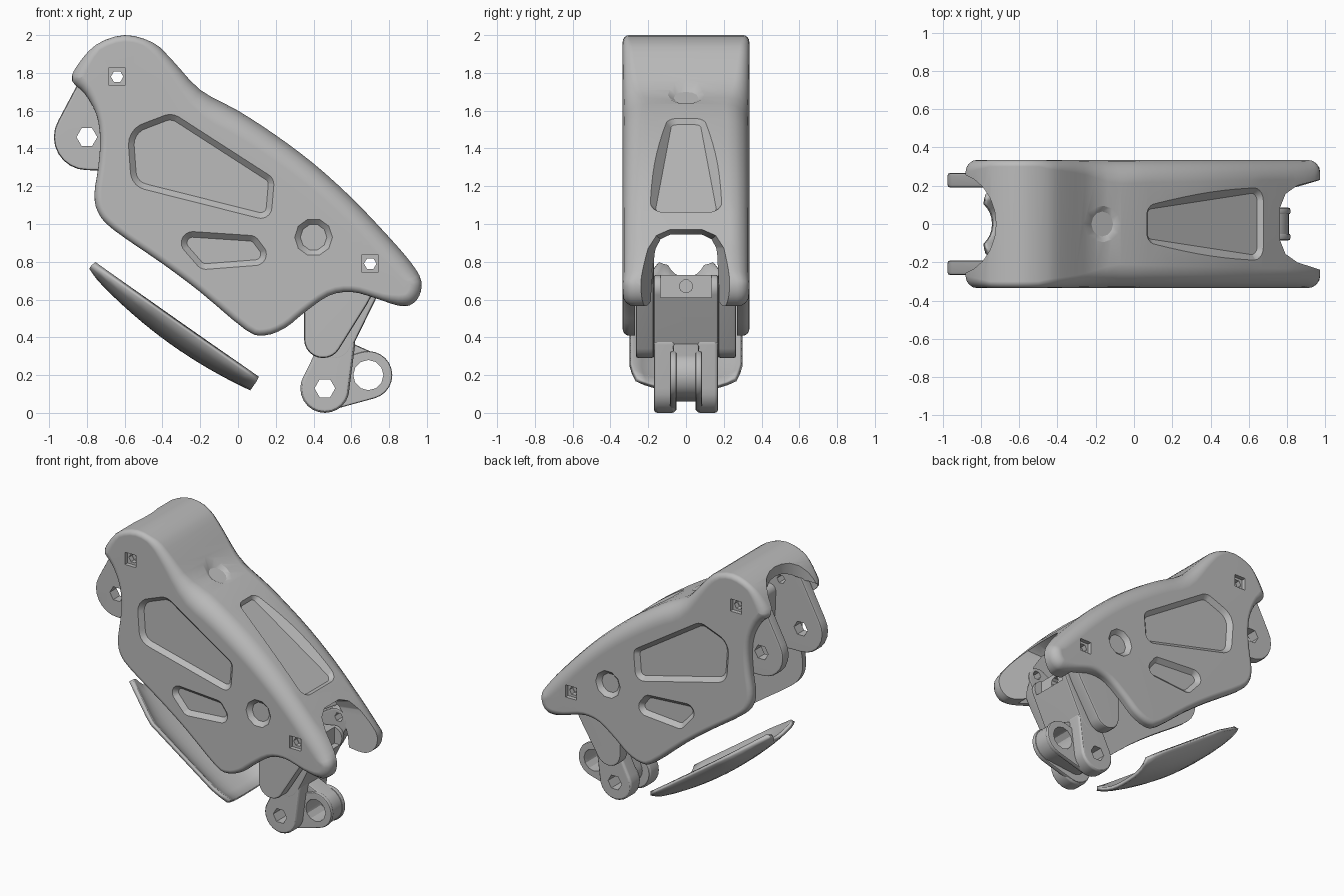
import bpy, bmesh, math
from mathutils import Vector, geometry

cube = bpy.data.objects.get("Cube")
if cube:
    bpy.data.objects.remove(cube)

grey = bpy.data.materials.new("plain grey")
grey.use_nodes = True
grey.diffuse_color = (0.5, 0.5, 0.5, 1)
grey.node_tree.nodes["Principled BSDF"].inputs["Base Color"].default_value = grey.diffuse_color

X, Y, Z = Vector((1, 0, 0)), Vector((0, 1, 0)), Vector((0, 0, 1))
parts = []


def make_object(name, bm):
    bmesh.ops.recalc_face_normals(bm, faces=bm.faces)
    mesh = bpy.data.meshes.new(name)
    bm.to_mesh(mesh)
    bm.free()
    mesh.materials.append(grey)
    obj = bpy.data.objects.new(name, mesh)
    bpy.context.collection.objects.link(obj)
    return obj


def loft(name, rings):
    """Closed solid through matching rings of points, capped at both ends."""
    bm = bmesh.new()
    loops = [[bm.verts.new(p) for p in ring] for ring in rings]
    count = len(loops[0])
    for a, b in zip(loops, loops[1:]):
        for i in range(count):
            j = (i + 1) % count
            bm.faces.new((a[i], a[j], b[j], b[i]))
    bm.faces.new(loops[0])
    bm.faces.new(loops[-1])
    return make_object(name, bm)


def smooth(points, steps=3):
    """Closed rounded curve through the points."""
    pts = [Vector(p) for p in points]
    n, out = len(pts), []
    for i in range(n):
        a, b, c, d = (pts[(i + k) % n] for k in (-1, 0, 1, 2))
        for s in range(steps):
            t = s / steps
            out.append(b + (c - a) * t / 2 + (2 * a - 5 * b + 4 * c - d) * t * t / 2
                       + (3 * b - a - 3 * c + d) * t ** 3 / 2)
    return out


def circle(x, z, r, n=24):
    return [Vector((x + r * math.cos(math.tau * i / n), z + r * math.sin(math.tau * i / n)))
            for i in range(n)]


def hull(*circles):
    """Clockwise outline wrapped around some circles."""
    pts = [p for c in circles for p in circle(*c)]
    return [pts[i] for i in reversed(geometry.convex_hull_2d(pts))]


def with_normals(outline):
    """Points of a clockwise outline, each with its outward normal."""
    n = len(outline)
    pairs = []
    for i, p in enumerate(outline):
        t = (outline[(i + 1) % n] - outline[i - 1]).normalized()
        pairs.append((p, Vector((-t.y, t.x))))
    return pairs


def plate(name, outline, y0, y1, rounding, steps=4):
    """Plate standing in xz, with rims rounded by rounding(point, normal)."""
    rows = [(p, normal, rounding(p, normal)) for p, normal in with_normals(outline)]
    rings = []
    for side, y in ((-1, y0), (1, y1)):
        for k in range(steps + 1):
            a = math.pi / 2 * (k if side > 0 else steps - k) / steps
            ring = []
            for p, normal, r in rows:
                q = p - normal * r * (1 - math.cos(a))
                ring.append(Vector((q.x, y - side * r * (1 - math.sin(a)), q.y)))
            rings.append(ring)
    obj = loft(name, rings)
    parts.append(obj)
    return obj


def cutter(pts, origin, u, v, n, low, high, flare=0.0):
    """Prism along n; flare narrows it below and widens it above."""
    rows = with_normals([Vector(p) for p in pts])
    rings = []
    for h, grow in ((low, -flare), (high, flare)):
        flat = [p + normal * grow for p, normal in rows]
        rings.append([Vector(origin) + u * p.x + v * p.y + n * h for p in flat])
    obj = loft("cutter", rings)
    obj.hide_render = True
    return obj


def drill(x, z, r, n=6):
    return cutter(circle(x, z, r, n), (0, 0, 0), X, Z, Y, -0.5, 0.5)


def cut(obj, cutters):
    for c in cutters:
        mod = obj.modifiers.new("cut", "BOOLEAN")
        mod.operation, mod.solver, mod.object = "DIFFERENCE", "EXACT", c
    graph = bpy.context.evaluated_depsgraph_get()
    mesh = bpy.data.meshes.new_from_object(obj.evaluated_get(graph))
    obj.modifiers.clear()
    obj.data = mesh
    for c in cutters:
        bpy.data.objects.remove(c)


# Outer shell
outline = smooth([
    (-.88, 1.76), (-.85, 1.84), (-.75, 1.95), (-.6, 2), (-.45, 1.96), (-.35, 1.87), (-.2, 1.71),
    (0, 1.6), (.2, 1.47), (.4, 1.32), (.6, 1.14), (.8, .93), (.92, .79), (.97, .7), (.96, .62),
    (.91, .57), (.84, .57), (.72, .61), (.6, .64), (.48, .62), (.35, .53), (.25, .45), (.14, .41),
    (.04, .44), (-.2, .64), (-.4, .79), (-.66, .97), (-.74, 1.06), (-.76, 1.16), (-.74, 1.3),
    (-.73, 1.45), (-.75, 1.58), (-.81, 1.69)])


def soft_back(p, normal):
    back = min(1, max(0, (p.x + 0.5) / 0.4)) * max(0, normal.y)
    tip = min(1, max(0, (abs(p.x) - 0.75) / 0.13))
    return 0.035 + max(0.1 * back, 0.03 * tip)


shell = plate("outer_shell", outline, -.335, .335, soft_back)

# Hollow inside and open ends of the shell
cavity = smooth([(-1, 1.66), (-.81, 1.81), (-.7, 1.91), (-.58, 1.94), (-.46, 1.89), (-.36, 1.76),
                 (-.25, 1.63), (-.05, 1.5), (.33, 1.24), (.53, 1.06), (.73, .84), (.73, .3),
                 (0, .1), (-1.1, .8)])
arch = [(-.2, .2), (-.2, .87), (-.17, .95), (-.09, .995), (.09, .995), (.17, .95), (.2, .87), (.2, .2)]
end_notch = [(-.95 + p.x * .85, p.y) for p in circle(0, 0, .27)]
cuts = [cutter(cavity, (0, 0, 0), X, Z, Y, -.27, .27),
        cutter(arch, (0, 0, 0), Y, Z, X, .5, 1.2, .1),
        cutter(end_notch, (0, 0, 0), X, Y, Z, 1.5, 2.2)]

# Pressed recesses and bolt seats on both sides
big = hull((-.47, 1.28, .1), (-.46, 1.42, .12), (-.36, 1.49, .09), (.13, 1.21, .06), (.12, 1.09, .06))
small = hull((-.24, .9, .06), (-.17, .82, .06), (.06, .88, .06), (.09, .84, .06))
dot = hull((.4, .93, .1, 10))
seat = [(-.045, -.045), (-.045, .045), (.045, .045), (.045, -.045)]
for side in (-1, 1):
    for shape in (big, small, dot):
        cuts.append(cutter(shape, (0, side * .335, 0), X, Z, Y * side, -.03, .03, .03))
    for x, z in ((-.64, 1.78), (.7, .79)):
        cuts.append(cutter(seat, (x, side * .335, z), X, Z, Y * side, -.03, .03))
cuts += [drill(-.64, 1.78, .033), drill(.7, .79, .033)]

# Recess and dimple on the sloping back
slope, out = Vector((.775, 0, -.632)), Vector((.632, 0, .775))
window = hull((-.34, .05, .07), (-.34, -.05, .07), (.33, .12, .08), (.33, -.12, .08))
cuts.append(cutter(window, (.375, 0, 1.315), slope, Y, out, -.03, .06, .04))
tilt, up = Vector((.87, 0, -.49)), Vector((.49, 0, .87))
cuts.append(cutter(hull((0, 0, .11, 12)), (-.155, 0, 1.687), tilt, Y, up, -.022, .03, .045))
cut(shell, cuts)


def slight(p, normal):
    return 0.015


# Upper fork: two lugs and the web between them
lug = hull((-.8, 1.46, .175), (-.68, 1.74, .15), (-.6, 1.4, .12))
for side, label in ((-1, "right"), (1, "left")):
    y0, y1 = sorted((side * .19, side * .267))
    cut(plate(label + "_upper_lug", lug, y0, y1, slight, 2),
        [drill(-.8, 1.46, .055), drill(-.64, 1.78, .033)])
plate("upper_web", hull((-.55, 1.68, .05), (-.54, 1.42, .05)), -.2, .2, slight, 2)

# Lower link: flanges, prongs, cheeks, core and eye
flange = hull((.45, .39, .1), (.47, .6, .12), (.68, .76, .09), (.64, .6, .05))
prong = hull((.46, .13, .13), (.53, .36, .09))
cheek = hull((.46, .135, .125), (.69, .2, .127))
for side, label in ((-1, "right"), (1, "left")):
    y0, y1 = sorted((side * .17, side * .266))
    cut(plate(label + "_link_flange", flange, y0, y1, slight, 2), [drill(.7, .79, .033)])
    y0, y1 = sorted((side * .055, side * .17))
    cut(plate(label + "_prong", prong, y0, y1, lambda p, n: .02, 3), [drill(.46, .13, .055)])
    y0, y1 = sorted((side * .05, side * .085))
    cut(plate(label + "_cheek", cheek, y0, y1, lambda p, n: .01, 2),
        [drill(.69, .2, .08, 12), drill(.46, .13, .055)])
core = plate("link_core", hull((.51, .38, .1), (.46, .6, .09), (.68, .66, .07)), -.172, .172, slight, 2)
pocket = [(-.135, .61), (-.135, .9), (.135, .9), (.135, .61)]
cut(core, [cutter(pocket, (0, 0, 0), Y, Z, X, .69, 1), drill(.7, .79, .033),
           cutter(circle(0, .67, .035, 10), (0, 0, 0), Y, Z, X, .6, 1)])
eye = plate("link_eye", hull((.48, .15, .09), (.54, .31, .08), (.69, .2, .12)), -.07, .07, slight, 2)
cut(eye, [drill(.69, .2, .08, 12), drill(.46, .13, .055)])

# Curved pad below the shell, notched at its upper end
start, end = Vector((-.765, 0, .79)), Vector((.105, 0, .18))
down = Vector((-.58, 0, -.815))
bm = bmesh.new()
grid = []
for i in range(17):
    row = []
    for k in range(13):
        v = k / 6 - 1
        notch = .07 * max(0, 1 - (v / .65) ** 2)
        u = notch + (1 - notch) * i / 16
        width = .15 + .14 * min(1, u / .3) - .03 * max(0, (u - .9) / .1)
        depth = .02 + .08 * math.sin(math.pi * min(1, u * .85 + .02)) ** .8
        point = start.lerp(end, u) + Y * width * v + down * depth * (1 - abs(v) ** 3)
        row.append(bm.verts.new(point))
    grid.append(row)
for a, b in zip(grid, grid[1:]):
    for j in range(12):
        bm.faces.new((a[j], a[j + 1], b[j + 1], b[j]))
pad = make_object("pad", bm)
thick = pad.modifiers.new("thickness", "SOLIDIFY")
thick.thickness, thick.offset = .03, 0
parts.append(pad)

# Smooth shading with sharp edges kept
bpy.ops.object.select_all(action="DESELECT")
for obj in parts:
    obj.select_set(True)
bpy.context.view_layer.objects.active = shell
bpy.ops.object.shade_smooth_by_angle(angle=math.radians(30))
for obj in parts:
    obj.modifiers.new("even_shading", "WEIGHTED_NORMAL").keep_sharp = True
